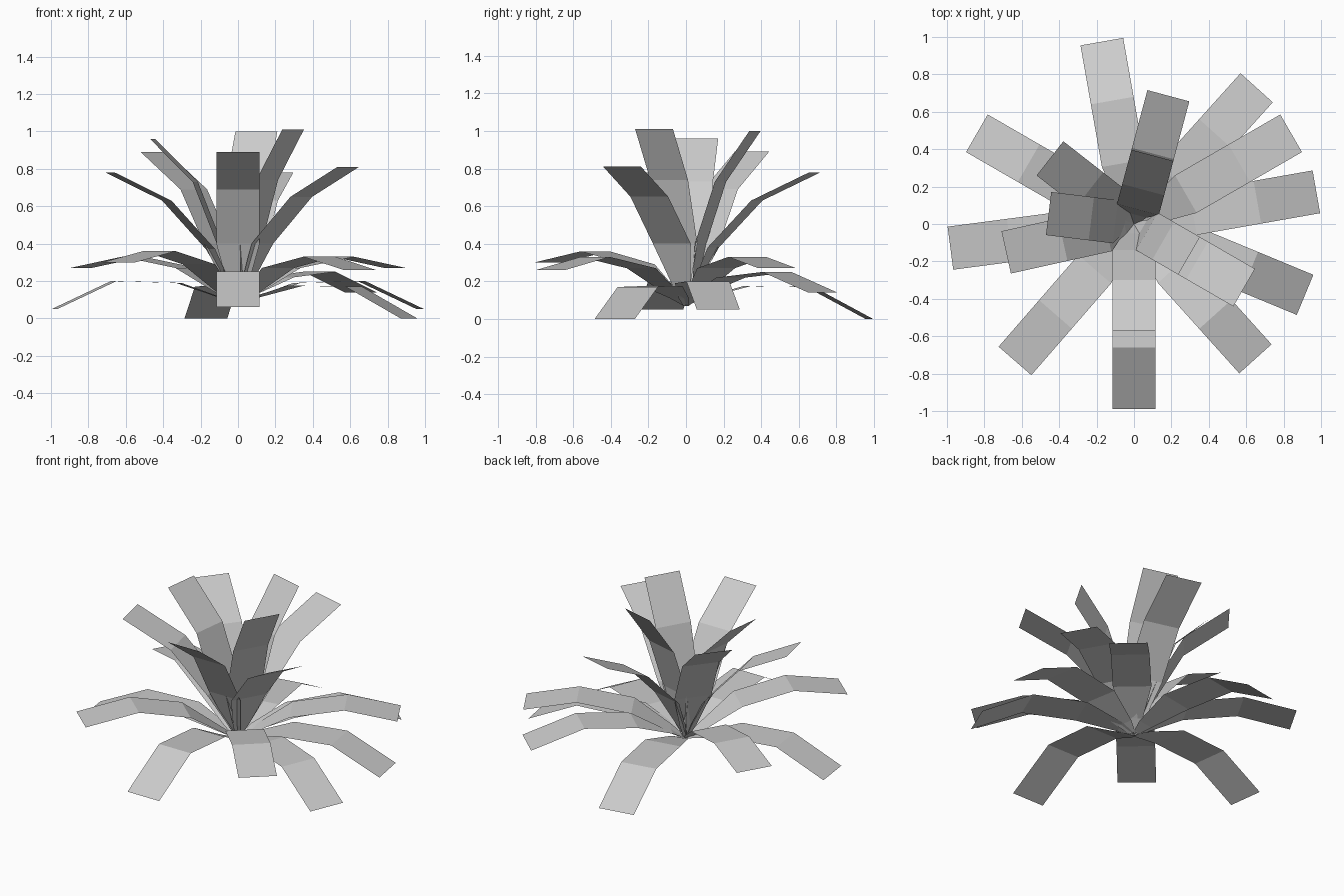
import bpy
from math import radians, sin, cos

WIDTH = 0.232


def leaf(name, angle, profile):
    """Bent flat strip: profile rows are (radius, height, width)."""
    a = radians(angle)
    d, s = (cos(a), sin(a)), (-sin(a), cos(a))
    verts = []
    for r, z, w in profile:
        for side in (-0.5, 0.5):
            verts.append((d[0] * r + s[0] * w * side, d[1] * r + s[1] * w * side, z))
    faces = [(2 * i, 2 * i + 2, 2 * i + 3, 2 * i + 1) for i in range(len(profile) - 1)]
    mesh = bpy.data.meshes.new(name)
    mesh.from_pydata(verts, [], faces)
    ob = bpy.data.objects.new(name, mesh)
    bpy.context.collection.objects.link(ob)


def tier(name, root, leaves):
    """Leaves as (angle, then radius/height of two bends and the tip)."""
    for i, (angle, *p) in enumerate(leaves):
        rows = list(root) + [(p[k], p[k + 1], WIDTH) for k in (0, 2, 4)]
        leaf(f"{name}_{i + 1}", angle, rows)


# drooping outer leaves, tips near the ground
tier("outer_leaf", [(0.0, 0.07, 0.03), (0.09, 0.11, 0.11)], [
    (100, 0.33, 0.175, 0.67, 0.17, 0.99, 0.0),
    (-22.5, 0.33, 0.175, 0.67, 0.17, 0.99, 0.0),
    (187.5, 0.32, 0.19, 0.67, 0.20, 0.99, 0.05),
    (10, 0.32, 0.19, 0.67, 0.20, 0.99, 0.05),
    (-90, 0.30, 0.22, 0.66, 0.25, 0.99, 0.06),
])

# spreading middle leaves
tier("middle_leaf", [(0.0, 0.07, 0.03), (0.09, 0.13, 0.11)], [
    (150, 0.32, 0.27, 0.65, 0.33, 0.97, 0.27),
    (30, 0.32, 0.27, 0.65, 0.33, 0.97, 0.27),
    (229, 0.32, 0.29, 0.64, 0.36, 0.97, 0.30),
    (-48, 0.32, 0.27, 0.65, 0.33, 0.97, 0.26),
    (48, 0.32, 0.22, 0.65, 0.25, 0.98, 0.14),
])

# upright inner leaves
tier("inner_leaf", [(0.0, 0.07, 0.03), (0.05, 0.18, 0.11)], [
    (-90, 0.14, 0.40, 0.30, 0.69, 0.57, 0.89),
    (142, 0.14, 0.40, 0.30, 0.69, 0.57, 0.89),
    (192.5, 0.15, 0.37, 0.39, 0.63, 0.70, 0.78),
    (75, 0.15, 0.38, 0.39, 0.63, 0.71, 0.78),
    (-30, 0.15, 0.40, 0.39, 0.65, 0.68, 0.81),
    (-30, 0.08, 0.40, 0.18, 0.74, 0.34, 1.01),
    (75, 0.08, 0.40, 0.19, 0.73, 0.38, 1.0),
    (173, 0.10, 0.40, 0.23, 0.73, 0.46, 0.96),
])
